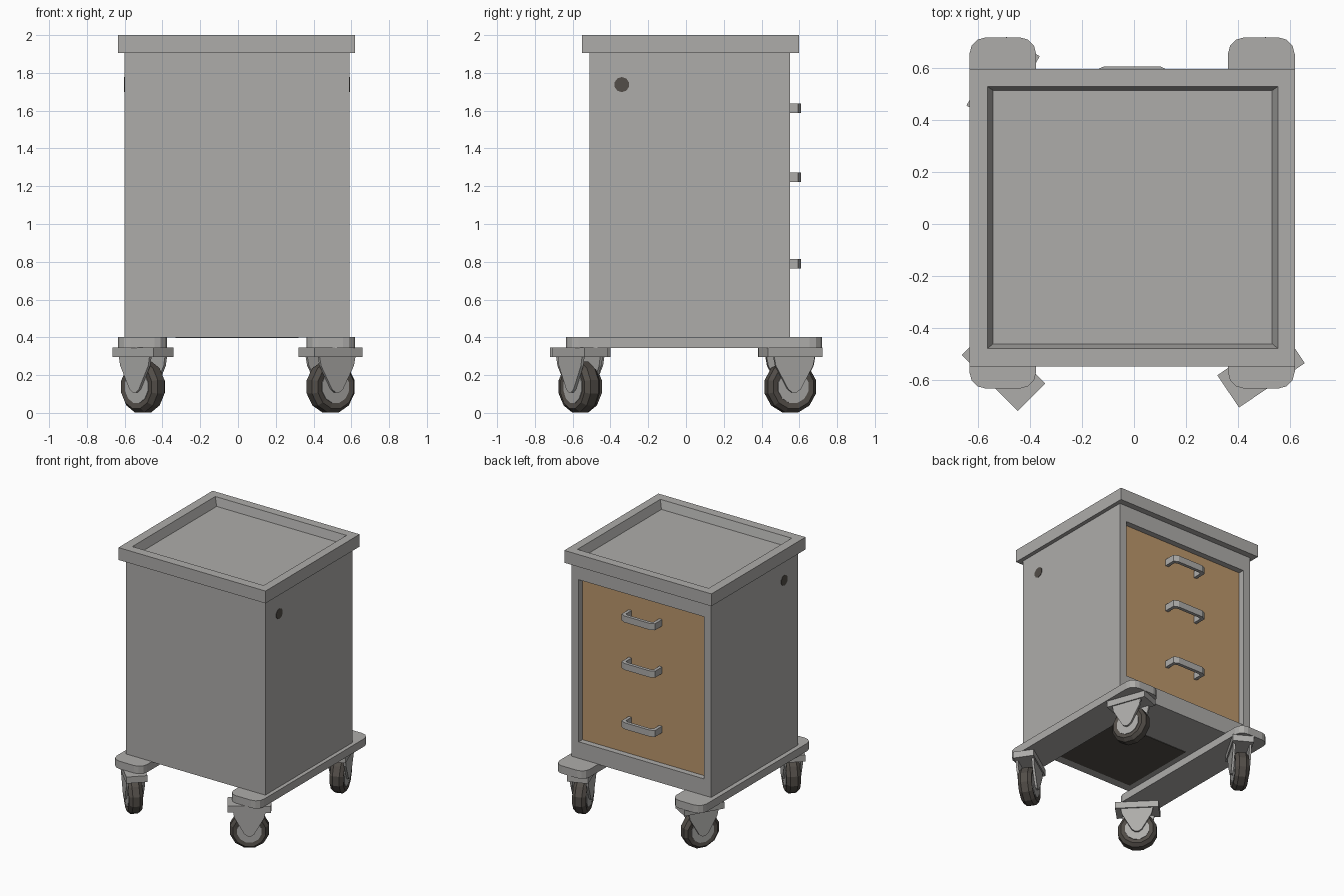
import bpy, bmesh, math
from mathutils import Matrix, Vector

if "Cube" in bpy.data.objects:
    bpy.data.objects.remove(bpy.data.objects["Cube"])


def material(name, rgb):
    m = bpy.data.materials.new(name)
    m.diffuse_color = (*rgb, 1)
    m.use_nodes = True
    m.node_tree.nodes["Principled BSDF"].inputs["Base Color"].default_value = m.diffuse_color
    return m


GREY = material("painted_grey", (0.42, 0.413, 0.40))
BROWN = material("drawer_brown", (0.50, 0.31, 0.15))
DARK = material("rubber_dark", (0.085, 0.075, 0.065))

# how a ring point (a, b) at depth d maps to space for each loft axis
AXES = {"x": lambda a, b, d: (d, a, b),
        "y": lambda a, b, d: (a, d, b),
        "z": lambda a, b, d: (a, b, d)}


def loft(name, axis, rings, mats=(GREY,), cap_mat=0, matrix=None):
    """Skin a list of (points, depth) rings and cap both ends."""
    bm = bmesh.new()
    loops = [[bm.verts.new(AXES[axis](a, b, d)) for a, b in pts] for pts, d in rings]
    for lo, hi in zip(loops, loops[1:]):
        n = len(lo)
        for i in range(n):
            j = (i + 1) % n
            bm.faces.new((lo[i], lo[j], hi[j], hi[i]))
    bm.faces.new(loops[0])
    bm.faces.new(loops[-1]).material_index = cap_mat
    bmesh.ops.recalc_face_normals(bm, faces=bm.faces)
    me = bpy.data.meshes.new(name)
    bm.to_mesh(me)
    bm.free()
    for m in mats:
        me.materials.append(m)
    ob = bpy.data.objects.new(name, me)
    if matrix:
        ob.matrix_world = matrix
    bpy.context.collection.objects.link(ob)
    return ob


def prism(name, axis, pts, d0, d1, mat=GREY, matrix=None):
    return loft(name, axis, [(pts, d0), (pts, d1)], (mat,), 0, matrix)


def rect(a0, a1, b0, b1):
    return [(a0, b0), (a1, b0), (a1, b1), (a0, b1)]


def circle(r, n, ca=0, cb=0):
    return [(ca + r * math.cos(2 * math.pi * (i + 0.5) / n),
             cb + r * math.sin(2 * math.pi * (i + 0.5) / n)) for i in range(n)]


def rounded_rect(a0, a1, b0, b1, r, steps=3):
    pts = []
    for k, (ca, cb) in enumerate([(a1 - r, b1 - r), (a0 + r, b1 - r),
                                  (a0 + r, b0 + r), (a1 - r, b0 + r)]):
        for s in range(steps + 1):
            t = math.pi / 2 * (k + s / steps)
            pts.append((ca + r * math.cos(t), cb + r * math.sin(t)))
    return pts


# cabinet with the recessed brown drawer panel on +y
outer = rect(-0.60, 0.59, 0.40, 1.91)
opening = rect(-0.54, 0.53, 0.53, 1.78)
loft("cabinet", "y", [(outer, -0.51), (outer, 0.55), (opening, 0.55), (opening, 0.505)],
     (GREY, BROWN), 1)

# tray top
lid = rect(-0.635, 0.62, -0.55, 0.597)
loft("tray_top", "z", [(lid, 1.905), (lid, 2.0),
                       (rect(-0.565, 0.555, -0.48, 0.53), 2.0),
                       (rect(-0.543, 0.533, -0.462, 0.515), 1.935)])

# drawer handles
handle = [(-0.15, 0.50), (-0.15, 0.592), (-0.115, 0.608), (0.10, 0.608), (0.135, 0.592),
          (0.135, 0.50), (0.11, 0.50), (0.11, 0.574), (0.09, 0.583), (-0.105, 0.583),
          (-0.125, 0.574), (-0.125, 0.50)]
for i, z in enumerate((1.613, 1.247, 0.79)):
    prism(f"drawer_handle_{i + 1}", "z", handle, z - 0.025, z + 0.025)

# round side holes and dark floor plate
for x, side in ((-0.60, "left"), (0.59, "right")):
    prism(f"side_hole_{side}", "x", circle(0.04, 10, -0.34, 1.738), x - 0.003, x + 0.003, DARK)
prism("floor_plate", "z", rect(-0.33, 0.32, -0.44, 0.17), 0.396, 0.402, DARK)

# base rails
for x0, side in ((-0.635, "left"), (0.362, "right")):
    prism(f"base_rail_{side}", "z", rounded_rect(x0, x0 + 0.258, -0.635, 0.72, 0.065),
          0.343, 0.403)

# swivel casters
fork = [(-0.115, 0.30), (0.115, 0.30), (0.105, 0.25), (0.035, 0.125), (0.012, 0.108),
        (-0.012, 0.108), (-0.035, 0.125), (-0.105, 0.25)]
tyre = [(0.085, -0.044), (0.118, -0.05), (0.14, -0.025),
        (0.14, 0.025), (0.118, 0.05), (0.085, 0.044)]


def caster(tag, x, y, angle):
    m = Matrix.Translation(Vector((x, y, 0))) @ Matrix.Rotation(math.radians(angle), 4, "Z")
    prism(f"caster_plate_{tag}", "z", rect(-0.153, 0.153, -0.075, 0.075), 0.295, 0.345, GREY, m)
    for s in (-1, 1):
        prism(f"caster_fork_{tag}_{'a' if s < 0 else 'b'}", "y", fork, s * 0.05, s * 0.066, GREY, m)
    loft(f"tyre_{tag}", "y", [(circle(r, 12, 0, 0.138), v) for r, v in tyre], (DARK,), 0, m)
    prism(f"wheel_hub_{tag}", "y", circle(0.088, 12, 0, 0.138), -0.049, 0.049, GREY, m)


caster("front_left", -0.503, -0.56, -45)
caster("front_right", 0.49, -0.56, 34)
caster("back_left", -0.505, 0.552, 60)
caster("back_right", 0.49, 0.552, -70)
